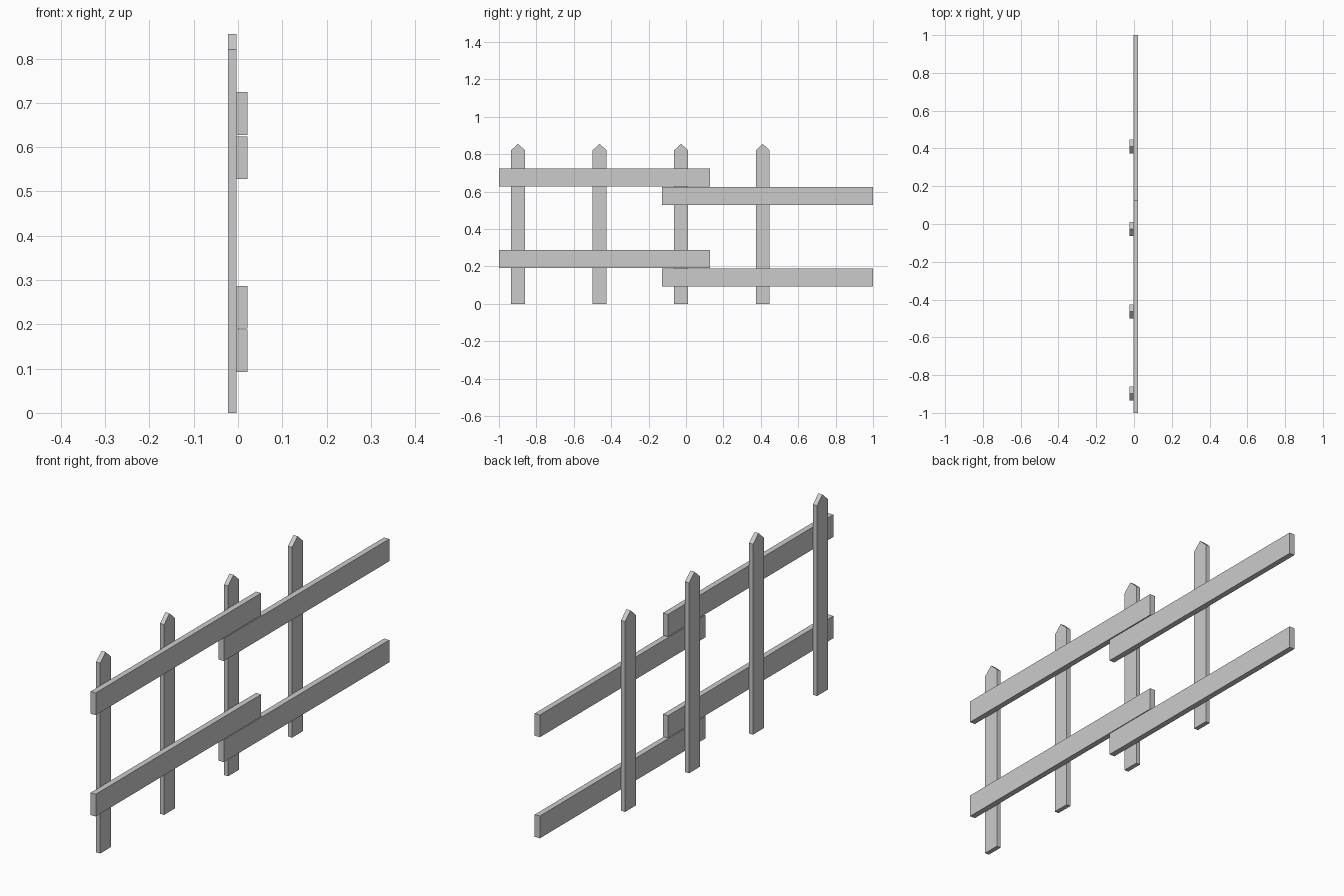
import bpy

if "Cube" in bpy.data.objects:
    bpy.data.objects.remove(bpy.data.objects["Cube"])


def extrude_profile(name, profile, x0, x1):
    """Solid from a (y, z) outline, extruded along x."""
    n = len(profile)
    verts = [(x, y, z) for x in (x0, x1) for y, z in profile]
    faces = [tuple(reversed(range(n))), tuple(range(n, 2 * n))]
    faces += [(i, (i + 1) % n, (i + 1) % n + n, i + n) for i in range(n)]
    mesh = bpy.data.meshes.new(name)
    mesh.from_pydata(verts, [], faces)
    obj = bpy.data.objects.new(name, mesh)
    bpy.context.collection.objects.link(obj)
    return obj


# Pointed pickets, evenly spaced along y
HALF_W, SHOULDER, TIP = 0.037, 0.821, 0.855
for i in range(4):
    c = -0.898 + i * 0.436
    extrude_profile(f"picket_{i + 1}",
                    [(c - HALF_W, 0), (c + HALF_W, 0), (c + HALF_W, SHOULDER),
                     (c, TIP), (c - HALF_W, SHOULDER)], -0.0225, -0.003)

# Overlapping horizontal rails: a higher near pair and a lower far pair
RAIL_H = 0.096
for name, y0, y1, bottoms in (("near_rail", -1.0, 0.127, (0.191, 0.628)),
                              ("far_rail", -0.127, 1.0, (0.092, 0.528))):
    for level, z in zip(("lower", "upper"), bottoms):
        extrude_profile(f"{level}_{name}",
                        [(y0, z), (y1, z), (y1, z + RAIL_H), (y0, z + RAIL_H)],
                        -0.003, 0.0215)
